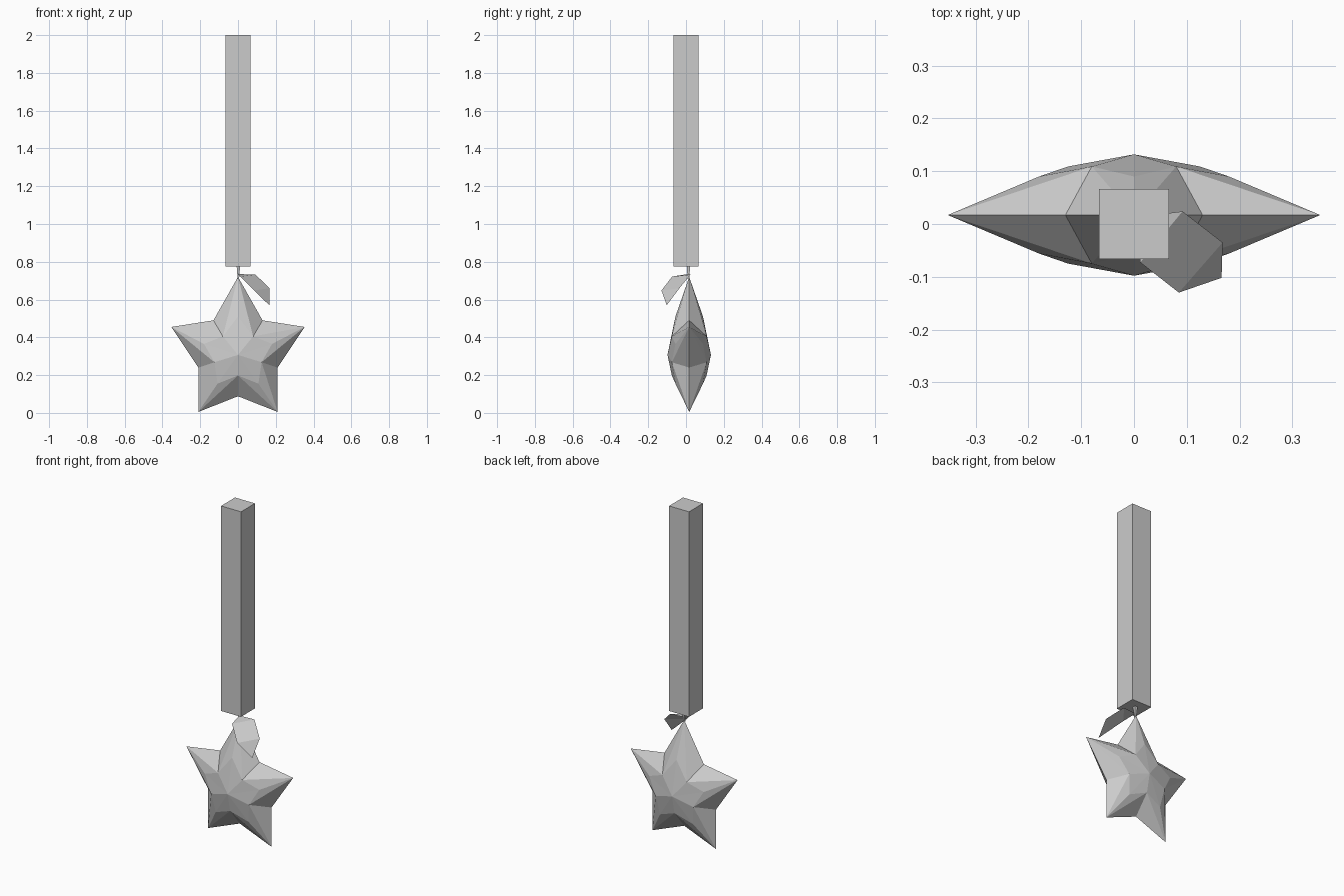
import bpy

if "Cube" in bpy.data.objects:
    bpy.data.objects.remove(bpy.data.objects["Cube"])

grey = bpy.data.materials.new("plain grey")
grey.diffuse_color = (0.6, 0.6, 0.6, 1)
grey.use_nodes = True
grey.node_tree.nodes["Principled BSDF"].inputs["Base Color"].default_value = grey.diffuse_color


def add_mesh(name, verts, faces):
    mesh = bpy.data.meshes.new(name)
    mesh.from_pydata(verts, [], faces)
    mesh.update()
    mesh.materials.append(grey)
    obj = bpy.data.objects.new(name, mesh)
    bpy.context.collection.objects.link(obj)
    return obj


def square_column(name, x, y, z0, z1, half0, half1):
    corners = [(-1, -1), (1, -1), (1, 1), (-1, 1)]
    verts = [(x + a * h, y + b * h, z)
             for z, h in ((z0, half0), (z1, half1)) for a, b in corners]
    faces = [(3, 2, 1, 0), (4, 5, 6, 7)]
    faces += [(i, (i + 1) % 4, (i + 1) % 4 + 4, i + 4) for i in range(4)]
    return add_mesh(name, verts, faces)


# Hanging post and the small tapered stem under it
square_column("post", 0, 0, 0.775, 2.0, 0.066, 0.066)
square_column("stem", 0.002, 0.013, 0.71, 0.776, 0.004, 0.009)

# Star: outline on the mid plane, alternating arm tips and notches
right_outline = [(0.13, 0.49), (0.353, 0.455), (0.21, 0.24), (0.21, 0.005)]
right_relief = [(0.08, 0.405), (0.18, 0.365), (0.125, 0.268), (0.108, 0.155)]


def full_loop(top, right, bottom):
    return [top] + right + [bottom] + [(-x, z) for x, z in reversed(right)]


outline = full_loop((0, 0.72), right_outline, (0, 0.088))
relief = full_loop((0, 0.51), right_relief, (0, 0.198))

MID_Y = 0.017
n = len(outline)
verts = [(x, MID_Y, z) for x, z in outline]
faces = []
for side in (-1, 1):
    start = len(verts)
    # Arm ridges are shallower than the points where the valleys meet the belly
    verts += [(x, MID_Y + side * (0.073 if i % 2 == 0 else 0.092), z)
              for i, (x, z) in enumerate(relief)]
    centre = len(verts)
    verts.append((0, MID_Y + side * 0.115, 0.307))
    for i in range(n):
        j = (i + 1) % n
        # Split each flank along the line from arm tip to valley point
        a, b, c, d = i, j, start + j, start + i
        tris = [(a, b, c), (a, c, d)] if i % 2 == 0 else [(a, b, d), (b, c, d)]
        tris.append((d, c, centre))
        faces += [t if side == 1 else t[::-1] for t in tris]
add_mesh("star", verts, faces)

# Drooping leaf made of bent bands
leaf = [(0.0, 0.012, 0.735),
        (0.012, -0.073, 0.722), (0.092, 0.024, 0.732),
        (0.085, -0.13, 0.648), (0.168, -0.035, 0.66),
        (0.166, -0.102, 0.57)]
add_mesh("leaf", leaf, [(0, 1, 2), (1, 3, 4, 2), (3, 5, 4)])
